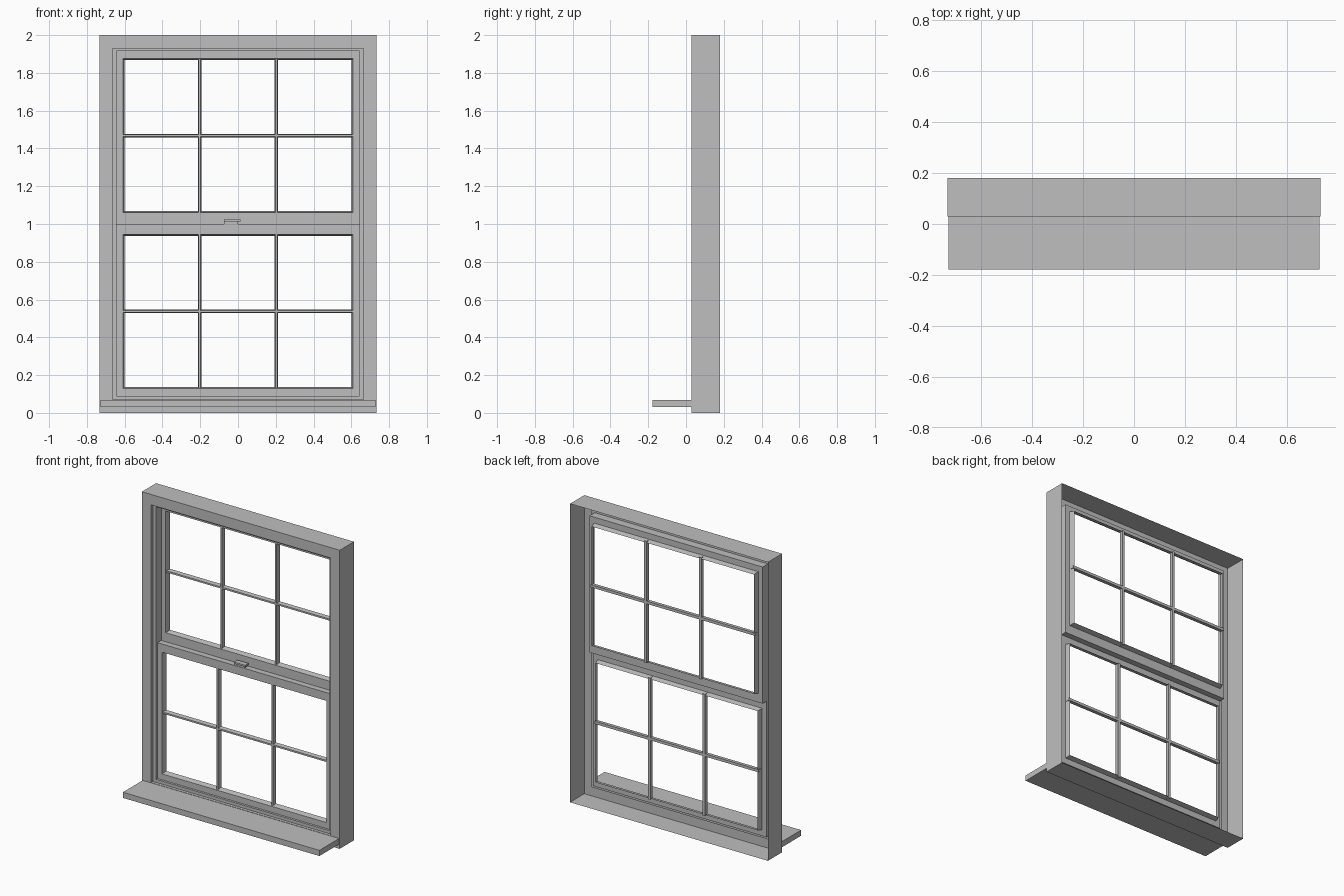
import bpy, bmesh

cube = bpy.data.objects.get("Cube")
if cube:
    bpy.data.objects.remove(cube, do_unlink=True)

paint = bpy.data.materials.new("grey_paint")
paint.use_nodes = True
GREY = (0.52, 0.52, 0.52, 1)
paint.diffuse_color = GREY
paint.node_tree.nodes["Principled BSDF"].inputs["Base Color"].default_value = GREY


def finish(name, bm):
    mesh = bpy.data.meshes.new(name)
    bm.to_mesh(mesh)
    bm.free()
    mesh.materials.append(paint)
    ob = bpy.data.objects.new(name, mesh)
    bpy.context.collection.objects.link(ob)
    return ob


def ring_shell(name, rings):
    """Bridge nested rectangles, each (half width, bottom, top, y)."""
    bm = bmesh.new()
    loops = [[bm.verts.new(p) for p in
              ((-w, y, z0), (w, y, z0), (w, y, z1), (-w, y, z1))]
             for w, z0, z1, y in rings]
    for a, b in zip(loops, loops[1:]):
        for i in range(4):
            j = (i + 1) % 4
            bm.faces.new((a[i], a[j], b[j], b[i]))
    return finish(name, bm)


def box(name, x0, x1, y0, y1, z0, z1, chamfer=None):
    """Box; an optional axis index narrows the front face across that axis."""
    bm = bmesh.new()
    bmesh.ops.create_cube(bm, size=1)
    lo, hi = (x0, y0, z0), (x1, y1, z1)
    for v in bm.verts:
        front = v.co.y < 0
        for k in range(3):
            mid, size = (lo[k] + hi[k]) / 2, hi[k] - lo[k]
            if front and k == chamfer:
                size *= 0.6
            v.co[k] = mid + v.co[k] * size
    return finish(name, bm)


# Outer casing: open at the back, with a stepped stop around the opening
HALF, STOP = 0.733, 0.642
LOW_Y, UP_Y, DEPTH = 0.065, 0.105, 0.035
MEET, STOP_LOW, STOP_TOP = 1.0, 0.09, 1.915
ring_shell("casing", [
    (HALF, 0, 2, 0.18), (HALF, 0, 2, 0.03),
    (0.665, 0.07, 1.93, 0.03), (0.665, 0.07, 1.93, 0.05),
    (STOP, STOP_LOW, STOP_TOP, 0.05), (STOP, STOP_LOW, STOP_TOP, LOW_Y)])


# Sashes: face frame, sloped glazing edge and a three by two grid of bars
def sash(name, outer, y, z0, z1):
    w, edge = 0.609, 0.008
    ring_shell(name + "_frame", outer + [
        (w, z0, z1, y), (w - edge, z0 + edge, z1 - edge, y + DEPTH)])
    bar, mid = 0.009, (z0 + z1) / 2
    y0, y1 = y + 0.006, y + DEPTH
    for side, x in (("right", -0.203), ("left", 0.203)):
        box(f"{name}_{side}_bar", x - bar, x + bar, y0, y1, z0, z1, 0)
    box(name + "_cross_bar", -w, w, y0, y1, mid - bar, mid + bar, 2)


sash("lower_sash", [(STOP, STOP_LOW, MEET, LOW_Y)], LOW_Y, 0.13, 0.945)
sash("upper_sash", [(STOP, MEET, STOP_TOP, LOW_Y), (STOP, MEET, STOP_TOP, UP_Y)],
     UP_Y, 1.06, 1.875)

# Sill board
box("sill", -0.728, 0.728, -0.178, 0.03, 0.03, 0.068)

# Latch on the meeting rail
box("latch_base", -0.073, 0.0, LOW_Y + 0.003, UP_Y, MEET, MEET + 0.014)
box("latch_lever", -0.073, 0.012, LOW_Y - 0.005, UP_Y - 0.01, MEET + 0.014, MEET + 0.025)
